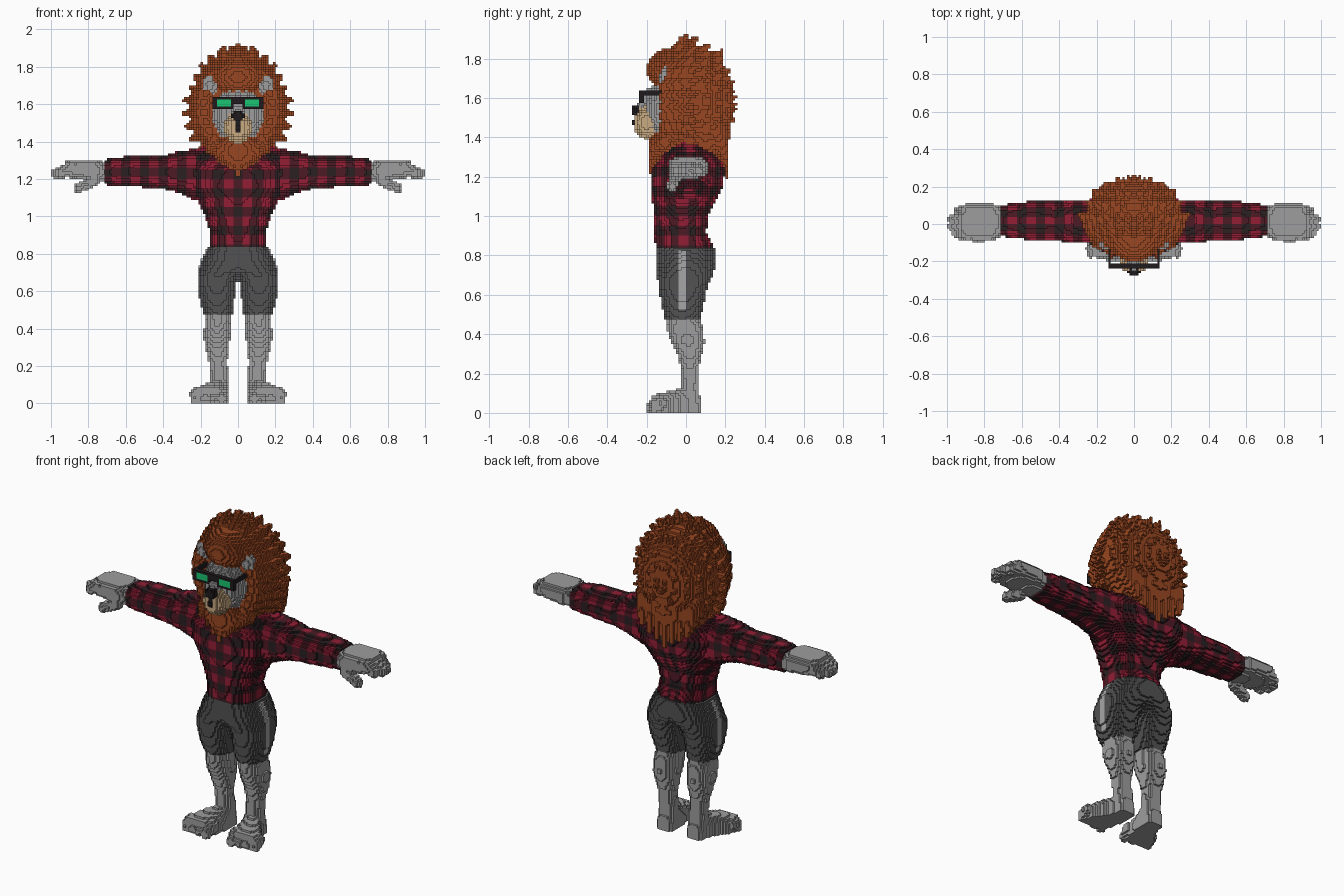
import bpy
import math
import random
from mathutils import Vector

if "Cube" in bpy.data.objects:
    bpy.data.objects.remove(bpy.data.objects["Cube"])

random.seed(4)
SIZE = 0.0125  # edge of one block
grid = {}      # block index -> (part, material slot)
parts = {}     # part -> material names


def material(name, r, g, b):
    m = bpy.data.materials.new(name)
    m.use_nodes = True
    m.diffuse_color = (r, g, b, 1)
    m.node_tree.nodes["Principled BSDF"].inputs["Base Color"].default_value = (r, g, b, 1)
    return m


mats = {
    "grey_fur": material("grey_fur", 0.34, 0.34, 0.34),
    "mane_brown": material("mane_brown", 0.32, 0.062, 0.015),
    "muzzle_tan": material("muzzle_tan", 0.58, 0.40, 0.22),
    "black": material("black", 0.014, 0.011, 0.012),
    "lens_green": material("lens_green", 0.01, 0.56, 0.17),
    "plaid_red": material("plaid_red", 0.29, 0.013, 0.035),
    "plaid_maroon": material("plaid_maroon", 0.075, 0.010, 0.018),
    "plaid_black": material("plaid_black", 0.024, 0.014, 0.016),
    "shorts_grey": material("shorts_grey", 0.085, 0.085, 0.085),
    "stripe_grey": material("stripe_grey", 0.38, 0.38, 0.38),
}


# --- solid shapes turned into blocks, always mirrored across x = 0 ---
def fill(part, inside, lo, hi, rule=None):
    lo = [max(v, limit) for v, limit in zip(lo, (0, -2, 0))]
    ri, rj, rk = (range(math.floor(a / SIZE), math.ceil(b / SIZE)) for a, b in zip(lo, hi))
    for i in ri:
        for j in rj:
            for k in rk:
                p = Vector((i + .5, j + .5, k + .5)) * SIZE
                if (i, j, k) not in grid and inside(p):
                    slot = rule(p) if rule else 0
                    grid[i, j, k] = grid[-1 - i, j, k] = (part, slot)


def box(part, lo, hi, rule=None):
    fill(part, lambda p: all(a < v < b for a, v, b in zip(lo, p, hi)), lo, hi, rule)


def ball(part, c, r, rule=None):
    lo = [a - b for a, b in zip(c, r)]
    hi = [a + b for a, b in zip(c, r)]
    fill(part, lambda p: sum(((v - a) / b) ** 2 for v, a, b in zip(p, c, r)) < 1, lo, hi, rule)


def limb(part, a, b, ra, rb):
    a, b = Vector(a), Vector(b)
    d, r = b - a, max(ra, rb)

    def inside(p):
        t = min(1, max(0, (p - a).dot(d) / d.length_squared))
        return (p - a - d * t).length < ra + (rb - ra) * t
    fill(part, inside, [min(u, v) - r for u, v in zip(a, b)], [max(u, v) + r for u, v in zip(a, b)])


def loft(part, axis, stations, power=2.3, rule=None):
    """Each station: position along the axis, then low/high bounds on the other two axes."""
    ua, va = [n for n in range(3) if n != axis]

    def inside(p):
        for s, e in zip(stations, stations[1:]):
            if s[0] <= p[axis] <= e[0]:
                f = (p[axis] - s[0]) / (e[0] - s[0])
                u0, u1, v0, v1 = (m + (n - m) * f for m, n in zip(s[1:], e[1:]))
                du = abs((2 * p[ua] - u0 - u1) / (u1 - u0))
                dv = abs((2 * p[va] - v0 - v1) / (v1 - v0))
                return du ** power + dv ** power < 1
        return False
    lo, hi = [0] * 3, [0] * 3
    lo[axis], hi[axis] = stations[0][0], stations[-1][0]
    for ax, n in ((ua, 1), (va, 3)):
        lo[ax] = min(s[n] for s in stations)
        hi[ax] = max(s[n + 1] for s in stations)
    fill(part, inside, lo, hi, rule)


# --- colour rules ---
def plaid(u, v):
    """Bands are centred on whole numbers of u and v."""
    return sum(abs(w - round(w)) < 0.25 for w in (u, v))


def torso_plaid(p):
    return plaid(math.atan2(p.x, -p.y) * 1.7, (p.z - 0.92) * 10)


def sleeve_plaid(p):
    around = math.atan2(p.z - 1.235, 0.02 - p.y) / math.radians(60)
    return plaid((p.x - 0.7) * 10, around)


def side_stripe(p):
    return int(-0.035 < p.y < 0 and p.x > 0.13 and 0.52 < p.z < 0.82)


def mouth_line(p):
    return int(p.x < SIZE and 1.45 < p.z < 1.54)


# --- glasses ---
parts["lenses"] = ["lens_green"]
box("lenses", (0.0375, -0.2375, 1.5875), (0.1125, -0.2125, 1.625))
parts["glasses_frame"] = ["black"]
box("glasses_frame", (0.025, -0.2375, 1.575), (0.1375, -0.2125, 1.6375))
box("glasses_frame", (0, -0.2375, 1.6), (0.025, -0.2125, 1.6375))
box("glasses_frame", (0.125, -0.2125, 1.6125), (0.1375, -0.1, 1.6375))

# --- head ---
parts["nose"] = ["black"]
ball("nose", (0, -0.255, 1.535), (0.034, 0.026, 0.03))
parts["muzzle"] = ["muzzle_tan", "black"]
ball("muzzle", (0, -0.195, 1.475), (0.075, 0.075, 0.085), mouth_line)
parts["ears"] = ["grey_fur"]
ball("ears", (0.15, -0.105, 1.705), (0.042, 0.03, 0.055))
parts["face"] = ["grey_fur"]
ball("face", (0, -0.08, 1.54), (0.14, 0.13, 0.16))
limb("face", (0, -0.18, 1.62), (0, -0.215, 1.56), 0.03, 0.032)

# --- mane: soft core with tapered locks swept back in rings ---
parts["mane"] = ["mane_brown"]
ball("mane", (0, 0.05, 1.58), (0.25, 0.19, 0.28))
ball("mane", (0, -0.06, 1.745), (0.15, 0.14, 0.11))
ball("mane", (0, -0.09, 1.35), (0.13, 0.1, 0.12))
ball("mane", (0, 0.1, 1.42), (0.2, 0.12, 0.2))
for ring, (y, scale) in enumerate([(-0.05, .92), (0, 1), (.07, .9), (.13, .78), (.17, .57), (.19, .34), (.2, .12)]):
    count = max(3, round(13 * scale))
    for n in range(count):
        angle = math.radians(-75 + 165 * (n + 0.5 * (ring % 2)) / count)
        reach = scale * random.uniform(0.93, 1.02)
        cx, sz = math.cos(angle), math.sin(angle)
        limb("mane", (0.2 * scale * cx, y - 0.03, 1.58 + 0.24 * scale * sz),
             (0.29 * reach * cx, y + 0.05, 1.58 + 0.33 * reach * sz), 0.055, 0.01)
for n in range(4):
    x = 0.045 * n
    limb("mane", (x, -0.11, 1.37), (x * 0.9, -0.175, 1.22 + x * 0.9), 0.045, 0.014)
    limb("mane", (x * 1.2, 0.14, 1.45), (x * 1.1, 0.205, 1.2 + x * 0.7), 0.06, 0.014)
limb("mane", (0, -0.04, 1.82), (0.01, 0, 1.91), 0.05, 0.012)
limb("mane", (0.06, -0.05, 1.8), (0.08, -0.02, 1.905), 0.05, 0.012)

# --- shirt ---
parts["shirt"] = ["plaid_red", "plaid_maroon", "plaid_black"]
loft("shirt", 0, [(.22, -.1, .13, 1.08, 1.365), (.33, -.1, .13, 1.13, 1.345),
                  (.42, -.09, .12, 1.15, 1.32), (.56, -.085, .12, 1.16, 1.325),
                  (.65, -.075, .11, 1.165, 1.315), (.7125, -.065, .1, 1.17, 1.305)], rule=sleeve_plaid)
torso = [(.8375, .155, -.155, .14), (.92, .15, -.16, .105), (1, .175, -.165, .11), (1.08, .215, -.17, .15),
         (1.16, .265, -.18, .19), (1.25, .29, -.17, .2), (1.32, .27, -.12, .16), (1.37, .2, -.06, .08)]
loft("shirt", 2, [(z, -w, w, front, back) for z, w, front, back in torso], rule=torso_plaid)

# --- shorts ---
parts["shorts"] = ["shorts_grey", "stripe_grey"]
loft("shorts", 2, [(.475, .03, .18, -.105, .07), (.55, .02, .205, -.125, .09), (.64, .012, .218, -.14, .11),
                   (.69, -.01, .217, -.145, .13), (.76, -.2, .2, -.15, .155), (.8375, -.16, .16, -.15, .145)],
     2.5, side_stripe)

# --- hands ---
parts["hands"] = ["grey_fur"]
loft("hands", 0, [(.7, -.06, .09, 1.19, 1.285), (.76, -.09, .112, 1.19, 1.305),
                  (.86, -.088, .11, 1.2, 1.305), (.92, -.08, .1, 1.21, 1.295)], 3)
for n, tip in enumerate((0.95, 0.975, 0.97, 0.94)):
    y = -0.06 + 0.046 * n
    limb("hands", (0.89, y, 1.265), (tip, y * 0.85, 1.228), 0.03, 0.026)
limb("hands", (0.77, -0.06, 1.19), (0.855, -0.072, 1.15), 0.032, 0.025)

# --- lower legs and feet ---
parts["legs"] = ["grey_fur"]
loft("legs", 2, [(.06, .05, .15, -.03, .07), (.14, .05, .148, -.025, .065), (.22, .058, .155, -.022, .062),
                 (.3, .048, .175, -.045, .08), (.36, .042, .185, -.075, .095),
                 (.42, .042, .18, -.095, .09), (.5, .04, .17, -.1, .07)])
parts["feet"] = ["grey_fur"]
loft("feet", 1, [(-.17, .08, .25, -.04, .09), (-.1, .06, .225, -.05, .105),
                 (-.02, .05, .165, -.05, .125), (.04, .05, .15, -.05, .11), (.07, .06, .14, -.05, .09)], 3)
for n in range(4):
    x = 0.082 + 0.047 * n
    limb("feet", (x, -0.13, 0.05), (x + 0.004, -0.178 + 0.008 * n, 0.028), 0.035, 0.028)

# --- skin the blocks: one object per part, outer faces only ---
SIDES = [(axis, sign) for axis in range(3) for sign in (0, 1)]
for part, names in parts.items():
    index, faces, slots = {}, [], []
    for cell, (owner, slot) in grid.items():
        if owner != part:
            continue
        for axis, sign in SIDES:
            near = list(cell)
            near[axis] += 2 * sign - 1
            if tuple(near) in grid:
                continue
            corners = []
            for du, dv in ((0, 0), (1, 0), (1, 1), (0, 1)):
                c = list(cell)
                c[axis] += sign
                c[(axis + 1) % 3] += du
                c[(axis + 2) % 3] += dv
                corners.append(index.setdefault(tuple(c), len(index)))
            faces.append(corners if sign else corners[::-1])
            slots.append(slot)
    mesh = bpy.data.meshes.new(part)
    mesh.from_pydata([Vector(c) * SIZE for c in index], [], faces)
    for name in names:
        mesh.materials.append(mats[name])
    mesh.polygons.foreach_set("material_index", slots)
    mesh.update()
    bpy.context.collection.objects.link(bpy.data.objects.new(part, mesh))
